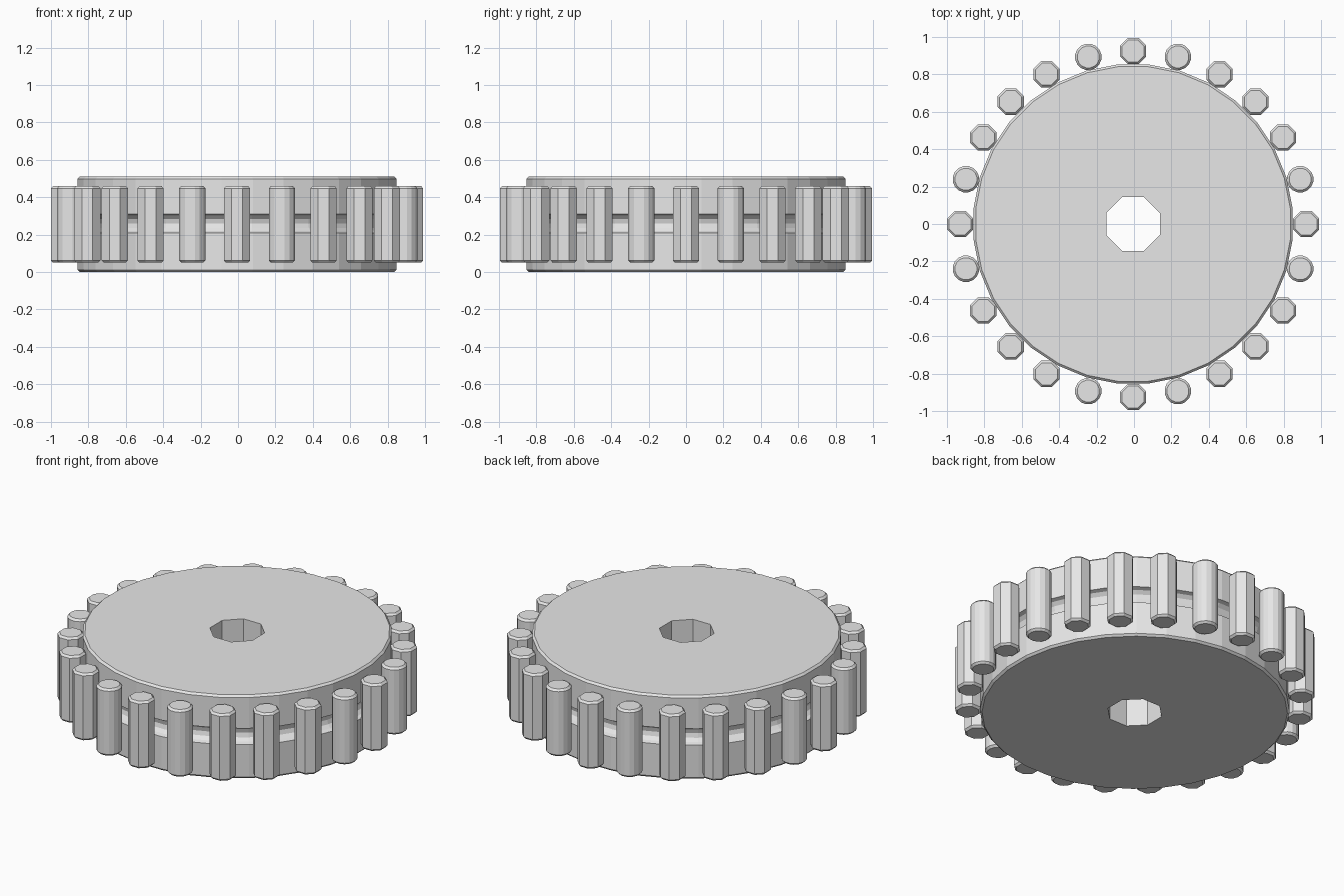
import bpy, bmesh, math

cube = bpy.data.objects.get("Cube")
if cube:
    bpy.data.objects.remove(cube, do_unlink=True)

grey = bpy.data.materials.new("light_grey")
grey.use_nodes = True
grey.diffuse_color = (0.8, 0.8, 0.8, 1)
grey.node_tree.nodes["Principled BSDF"].inputs["Base Color"].default_value = (0.8, 0.8, 0.8, 1)

CX = -0.005      # shared axis
TEETH = 24
TOOTH_RING = 0.925


def add_object(name, bm):
    bmesh.ops.recalc_face_normals(bm, faces=bm.faces)
    mesh = bpy.data.meshes.new(name)
    bm.to_mesh(mesh)
    bm.free()
    mesh.materials.append(grey)
    ob = bpy.data.objects.new(name, mesh)
    bpy.context.collection.objects.link(ob)
    return ob


def lathe(name, profile, sides, x=0.0, y=0.0):
    """Turn (radius, height) points into a capped solid with flats facing the axes."""
    bm = bmesh.new()
    rings = []
    for r, z in profile:
        angles = [2 * math.pi * (i + 0.5) / sides for i in range(sides)]
        rings.append([bm.verts.new((x + r * math.cos(a), y + r * math.sin(a), z)) for a in angles])
    for low, high in zip(rings, rings[1:]):
        for i in range(sides):
            j = (i + 1) % sides
            bm.faces.new((low[i], low[j], high[j], high[i]))
    bm.faces.new(rings[0])
    bm.faces.new(rings[-1])
    return add_object(name, bm)


# Wheel body with chamfered rims and a rounded groove round the middle
R, H, MID, GROOVE = 0.857, 0.51, 0.26, 0.05
groove = [(R - GROOVE * math.sin(math.pi * k / 6), MID - GROOVE * math.cos(math.pi * k / 6))
          for k in range(7)]
profile = [(R - 0.012, 0), (R, 0.012)] + groove + [(R, H - 0.012), (R - 0.012, H)]
body = lathe("wheel_body", profile, 32, CX)

# Eight-sided axle hole
cutter = lathe("axle_hole_cutter", [(0.155, -0.2), (0.155, H + 0.2)], 8, CX)
cutter.hide_render = True
cut = body.modifiers.new("axle_hole", 'BOOLEAN')
cut.operation = 'DIFFERENCE'
cut.solver = 'EXACT'
cut.object = cutter
bpy.context.view_layer.objects.active = body
bpy.ops.object.modifier_apply(modifier=cut.name)
bpy.data.objects.remove(cutter, do_unlink=True)

# Upright teeth round the rim; those beside the main axes are rounder
for i in range(TEETH):
    a = 2 * math.pi * i / TEETH
    sides = 16 if i % 6 in (1, 5) else 8
    r = 0.07 / math.cos(math.pi / sides)
    lathe(f"tooth_{i + 1}", [(r - 0.012, 0.05), (r, 0.062), (r, 0.448), (r - 0.012, 0.46)], sides,
          CX + TOOTH_RING * math.cos(a), TOOTH_RING * math.sin(a))
